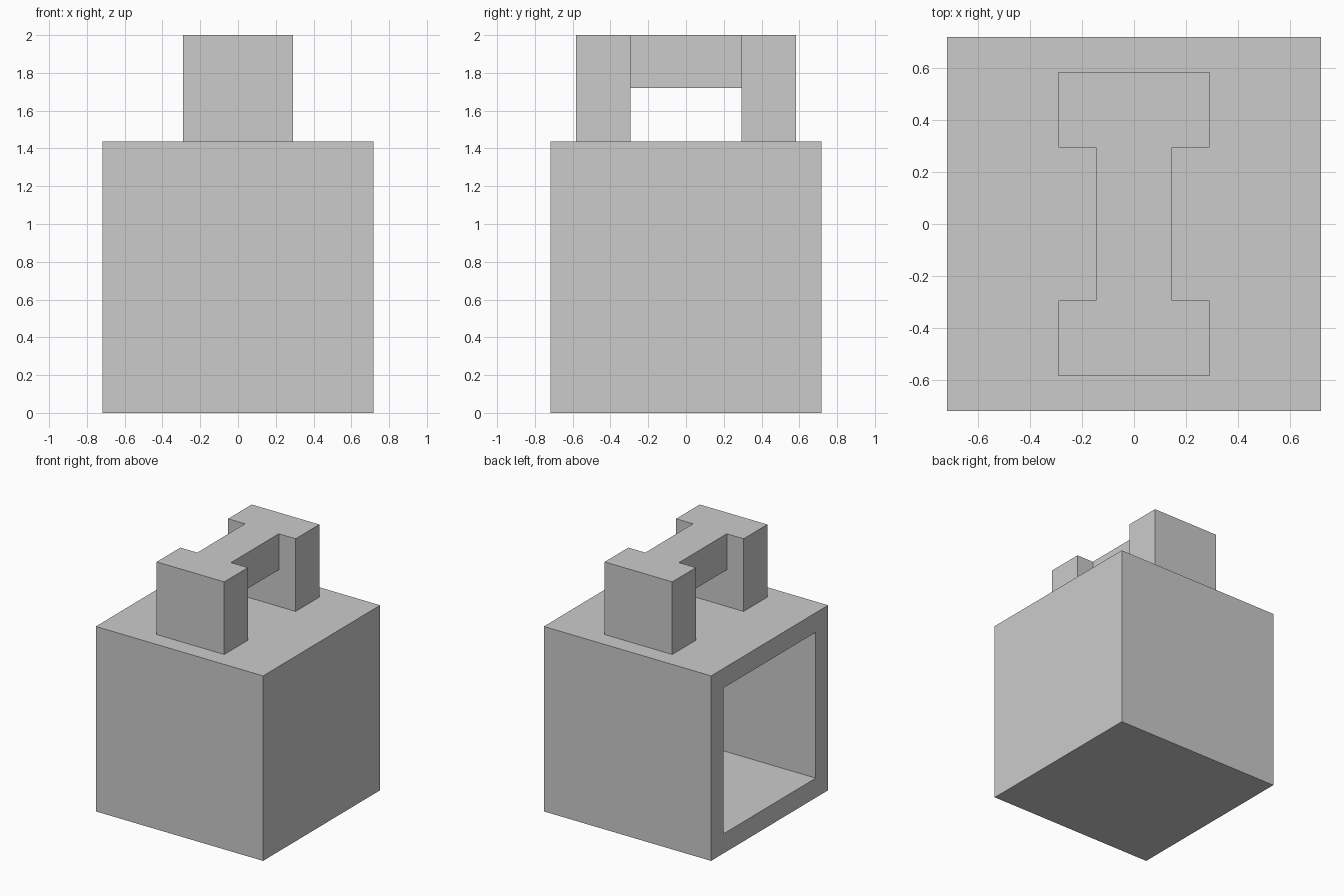
import bpy
import bmesh
from mathutils import Matrix, Vector

default = bpy.data.objects.get("Cube")
if default:
    bpy.data.objects.remove(default, do_unlink=True)

SIDE, WALL = 1.436, 0.152       # body cube and its wall thickness
GAP, LEG = 0.293, 0.29          # half the space between the posts, post depth
TOP, GRIP = 2.0, 0.28           # overall height, grip thickness

grey = bpy.data.materials.new("plain grey")
grey.use_nodes = True
colour = (0.6, 0.6, 0.6, 1.0)
grey.diffuse_color = colour
grey.node_tree.nodes["Principled BSDF"].inputs["Base Color"].default_value = colour


def box(name, low, high, shape=None):
    """Make a flat-shaded box between two corners, optionally reshaped."""
    low, high = Vector(low), Vector(high)
    bm = bmesh.new()
    place = Matrix.Translation((low + high) / 2) @ Matrix.Diagonal((*(high - low), 1))
    bmesh.ops.create_cube(bm, size=1, matrix=place)
    if shape:
        shape(bm)
    mesh = bpy.data.meshes.new(name)
    bm.to_mesh(mesh)
    bm.free()
    mesh.materials.append(grey)
    obj = bpy.data.objects.new(name, mesh)
    bpy.context.collection.objects.link(obj)
    return obj


def hollow(bm):
    """Inset the -x side and push it inwards, leaving an even wall."""
    bm.normal_update()
    side = next(f for f in bm.faces if f.normal.x < -0.9)
    bmesh.ops.inset_region(bm, faces=[side], thickness=WALL, use_even_offset=True)
    inner = bmesh.ops.extrude_discrete_faces(bm, faces=[side])["faces"][0]
    bmesh.ops.translate(bm, verts=inner.verts, vec=(SIDE - 2 * WALL, 0, 0))


# Hollow body, open on one side
half = SIDE / 2
box("body", (-half, -half, 0), (half, half, SIDE), hollow)

# Handle: two wide posts joined by a narrower grip
post = box("handle_posts", (-LEG, GAP, SIDE), (LEG, GAP + LEG, TOP))
mirror = post.modifiers.new("Mirror", "MIRROR")
mirror.use_axis = (False, True, False)
box("handle_grip", (-LEG / 2, -GAP, TOP - GRIP), (LEG / 2, GAP, TOP))
